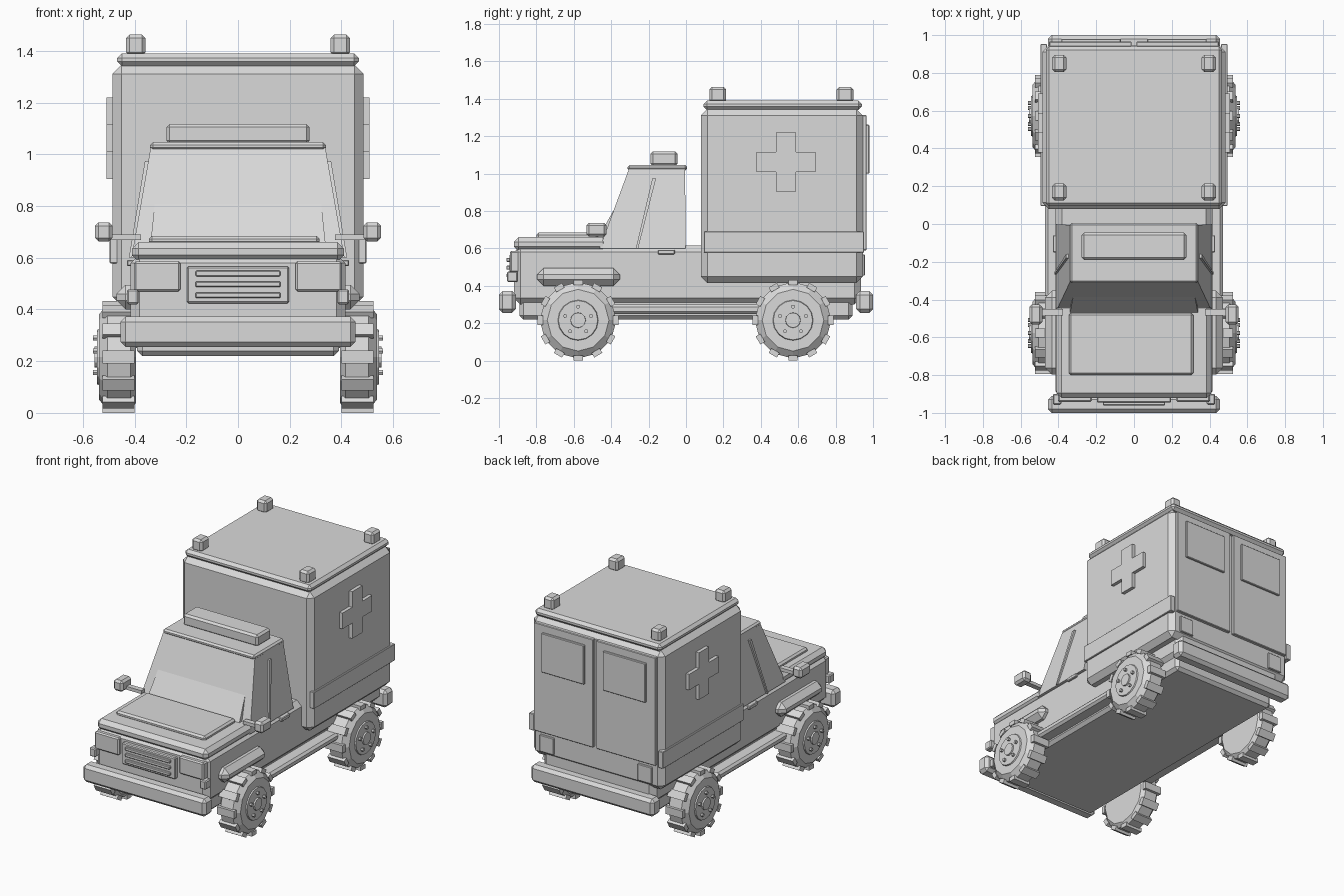
import bpy, bmesh, math
from mathutils import Matrix, Vector

if "Cube" in bpy.data.objects:
    bpy.data.objects.remove(bpy.data.objects["Cube"])

gray = bpy.data.materials.new("plain_gray")
gray.diffuse_color = (0.7, 0.7, 0.7, 1)
gray.use_nodes = True
gray.node_tree.nodes["Principled BSDF"].inputs["Base Color"].default_value = gray.diffuse_color


def finish(name, bm):
    bmesh.ops.recalc_face_normals(bm, faces=bm.faces)
    me = bpy.data.meshes.new(name)
    bm.to_mesh(me)
    bm.free()
    me.materials.append(gray)
    ob = bpy.data.objects.new(name, me)
    bpy.context.collection.objects.link(ob)
    return ob


def loft(name, low, high, bevel=0.0):
    """Solid between two rectangles given as (x0, x1, y0, y1, z)."""
    bm = bmesh.new()
    bmesh.ops.create_cube(bm, size=2)
    for v in bm.verts:
        r = low if v.co.z < 0 else high
        v.co = Vector((r[0 if v.co.x < 0 else 1], r[2 if v.co.y < 0 else 3], r[4]))
    if bevel:
        bmesh.ops.bevel(bm, geom=bm.edges[:], offset=bevel, segments=1, affect='EDGES')
    return finish(name, bm)


def box(name, x0, x1, y0, y1, z0, z1, bevel=0.0):
    x0, x1 = min(x0, x1), max(x0, x1)
    return loft(name, (x0, x1, y0, y1, z0), (x0, x1, y0, y1, z1), bevel)


def cyl(bm, r0, r1, x0, x1, n, y=0.0, z=0.0, phase=0.0):
    """Cylinder along x from x0 (radius r0) to x1 (radius r1)."""
    m = (Matrix.Translation(((x0 + x1) / 2, y, z)) @ Matrix.Rotation(phase, 4, 'X')
         @ Matrix.Rotation(math.pi / 2, 4, 'Y'))
    bmesh.ops.create_cone(bm, cap_ends=True, segments=n, radius1=r0, radius2=r1,
                          depth=x1 - x0, matrix=m)


# chassis, lower body and hood
box("chassis", -0.39, 0.39, -0.89, 0.89, 0.22, 0.34, 0.02)
box("lower_body", -0.415, 0.415, -0.92, 0.935, 0.30, 0.615, 0.035)
box("hood", -0.41, 0.41, -0.92, -0.42, 0.585, 0.66, 0.025)
box("hood_panel", -0.345, 0.315, -0.80, -0.47, 0.65, 0.685, 0.012)
for name, y0, y1 in (("front_bumper", -1.0, -0.91), ("rear_bumper", 0.91, 1.0)):
    box(name, -0.455, 0.455, y0, y1, 0.255, 0.372, 0.02)

# cab
loft("cab", (-0.412, 0.412, -0.462, -0.002, 0.60), (-0.338, 0.338, -0.305, -0.005, 1.025))
loft("windscreen", (-0.338, 0.338, -0.468, -0.40, 0.66), (-0.322, 0.322, -0.384, -0.36, 0.81))
box("cab_roof", -0.34, 0.34, -0.312, 0.005, 1.015, 1.047, 0.011)
box("cab_light_bar", -0.277, 0.277, -0.19, -0.045, 1.04, 1.118, 0.013)

# front face
box("grille", -0.197, 0.197, -0.945, -0.90, 0.424, 0.567, 0.006)
for z in (0.455, 0.497, 0.539):
    box("grille_bar", -0.165, 0.165, -0.96, -0.93, z - 0.011, z + 0.011, 0.004)

# cargo box
box("cargo_box", -0.485, 0.485, 0.08, 0.945, 0.415, 1.345, 0.034)
box("cargo_roof", -0.467, 0.467, 0.094, 0.94, 1.34, 1.39, 0.018)

# parts repeated on both sides
for s in (1, -1):
    box("headlight", s * 0.222, s * 0.403, -0.942, -0.89, 0.47, 0.586, 0.008)
    box("indicator", s * 0.385, s * 0.43, -0.957, -0.90, 0.42, 0.477, 0.006)
    box("fender", s * 0.38, s * 0.47, -0.797, -0.353, 0.40, 0.495, 0.035)
    box("running_board", s * 0.36, s * 0.47, -0.45, 0.45, 0.25, 0.30, 0.014)
    box("door_handle", s * 0.40, s * 0.43, -0.15, -0.06, 0.568, 0.592, 0.004)
    box("mirror", s * 0.485, s * 0.553, -0.533, -0.425, 0.663, 0.737, 0.014)
    box("mirror_arm", s * 0.375, s * 0.50, -0.485, -0.45, 0.668, 0.69)
    xs = sorted((s * 0.39, s * 0.422)), sorted((s * 0.33, s * 0.36))
    loft("window_pillar", (*xs[0], -0.268, -0.256, 0.60), (*xs[1], -0.18, -0.16, 0.975))
    # cargo side stripe and cross
    box("side_stripe", s * 0.46, s * 0.496, 0.096, 0.952, 0.578, 0.69, 0.003)
    bm = bmesh.new()
    a, b = 0.053, 0.157
    pts = [(-a, -b), (a, -b), (a, -a), (b, -a), (b, a), (a, a),
           (a, b), (-a, b), (-a, a), (-b, a), (-b, -a), (-a, -a)]
    f = bm.faces.new([bm.verts.new((s * 0.48, 0.535 + y, 1.062 + z)) for y, z in pts])
    ext = bmesh.ops.extrude_face_region(bm, geom=[f])["geom"]
    bmesh.ops.translate(bm, vec=(s * 0.028, 0, 0),
                        verts=[g for g in ext if isinstance(g, bmesh.types.BMVert)])
    finish("side_cross", bm)
    # rear doors and lights
    box("rear_door", s * 0.012, s * 0.45, 0.92, 0.966, 0.59, 1.313, 0.004)
    box("rear_window", s * 0.07, s * 0.385, 0.95, 0.98, 1.0, 1.262, 0.004)
    box("tail_light", s * 0.31, s * 0.415, 0.92, 0.957, 0.455, 0.567, 0.004)
    for y in (0.17, 0.85):
        box("roof_beacon", s * 0.358, s * 0.433, y - 0.045, y + 0.045, 1.38, 1.463, 0.014)

# wheels: faceted tyre, tread blocks, hub and five bolts
for s in (1, -1):
    for label, y in (("front_wheel", -0.577), ("rear_wheel", 0.572)):
        bm = bmesh.new()
        n = 12
        cyl(bm, 0.178, 0.205, 0.395, 0.415, n)
        cyl(bm, 0.205, 0.205, 0.415, 0.505, n)
        cyl(bm, 0.205, 0.165, 0.505, 0.537, n)
        # drop the hidden caps between the tyre sections
        bmesh.ops.delete(bm, geom=[f for f in bm.faces if len(f.verts) == n
                         and 0.40 < f.calc_center_median().x < 0.53], context='FACES_ONLY')
        bmesh.ops.remove_doubles(bm, verts=bm.verts, dist=0.0005)
        for i in range(n):
            m = (Matrix.Rotation(i * math.tau / n, 4, 'X')
                 @ Matrix.Translation((0.462, 0, 0.202))
                 @ Matrix.Diagonal((0.125, 0.05, 0.028, 1)))
            bmesh.ops.create_cube(bm, size=1, matrix=m)
        cyl(bm, 0.115, 0.105, 0.52, 0.545, 16)
        cyl(bm, 0.043, 0.04, 0.53, 0.555, 12)
        for i in range(5):
            t = i * math.tau / 5
            cyl(bm, 0.011, 0.011, 0.53, 0.56, 6, 0.073 * math.sin(t), 0.073 * math.cos(t))
        bmesh.ops.transform(bm, verts=bm.verts, matrix=Matrix.Translation((0, y, 0.216))
                            @ Matrix.Diagonal((s, 1, 1, 1)))
        finish(label, bm)
